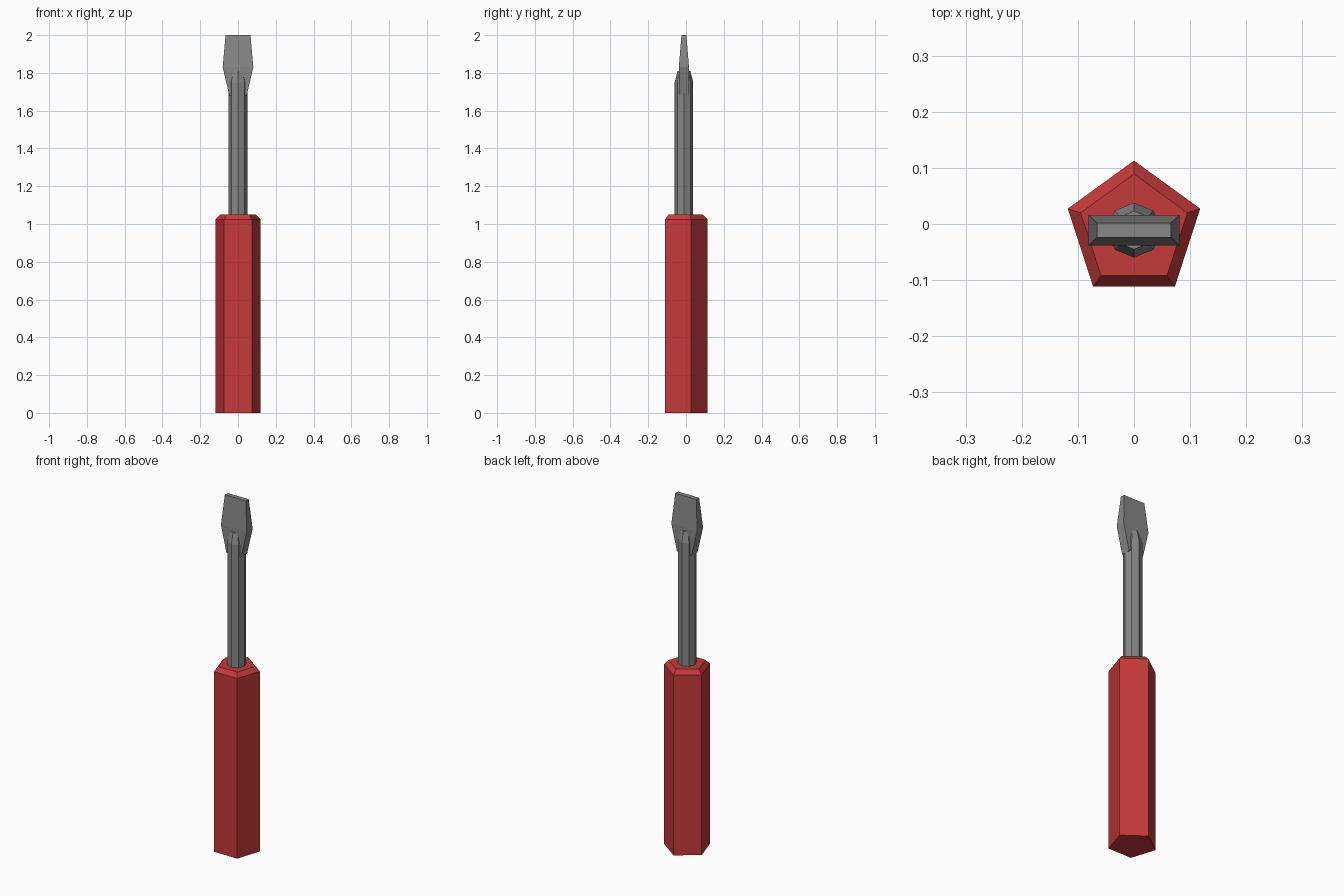
import bpy
import math

if "Cube" in bpy.data.objects:
    bpy.data.objects.remove(bpy.data.objects["Cube"])

CY = -0.011  # y of the tool's long axis


def material(name, rgb):
    m = bpy.data.materials.new(name)
    m.diffuse_color = (*rgb, 1.0)
    m.use_nodes = True
    m.node_tree.nodes["Principled BSDF"].inputs["Base Color"].default_value = m.diffuse_color
    return m


def loft(name, rings, mat):
    """Skin equal-sized rings, listed bottom to top, and cap both ends."""
    n = len(rings[0])
    verts = [v for ring in rings for v in ring]
    faces = [tuple(reversed(range(n))), tuple(range(len(verts) - n, len(verts)))]
    for k in range(len(rings) - 1):
        for i in range(n):
            j = (i + 1) % n
            faces.append((k * n + i, k * n + j, (k + 1) * n + j, (k + 1) * n + i))
    mesh = bpy.data.meshes.new(name)
    mesh.from_pydata(verts, [], faces)
    mesh.materials.append(mat)
    obj = bpy.data.objects.new(name, mesh)
    bpy.context.collection.objects.link(obj)
    return obj


def polygon(sides, r, z):
    """Regular polygon ring with one corner pointing to the back."""
    angles = [math.pi / 2 + math.tau * i / sides for i in range(sides)]
    return [(r * math.cos(a), CY + r * math.sin(a), z) for a in angles]


def rectangle(hx, hy, z):
    return [(sx * hx, CY + sy * hy, z) for sx, sy in ((-1, -1), (1, -1), (1, 1), (-1, 1))]


red = material("red plastic", (0.56, 0.041, 0.042))
steel = material("grey steel", (0.245, 0.245, 0.245))

# Five-sided handle with a bevelled top
loft("handle", [polygon(5, r, z) for r, z in ((0.124, 0), (0.124, 1.025), (0.1, 1.05))], red)

# Eight-sided shaft with a tapered end
loft("shaft", [polygon(8, r, z) for r, z in ((0.049, 1.04), (0.049, 1.75), (0.034, 1.81))], steel)

# Flat blade, flaring out and then narrowing to the tip
loft("blade", [rectangle(*s) for s in ((0.046, 0.027, 1.68), (0.081, 0.027, 1.83),
                                       (0.066, 0.013, 2.0))], steel)
